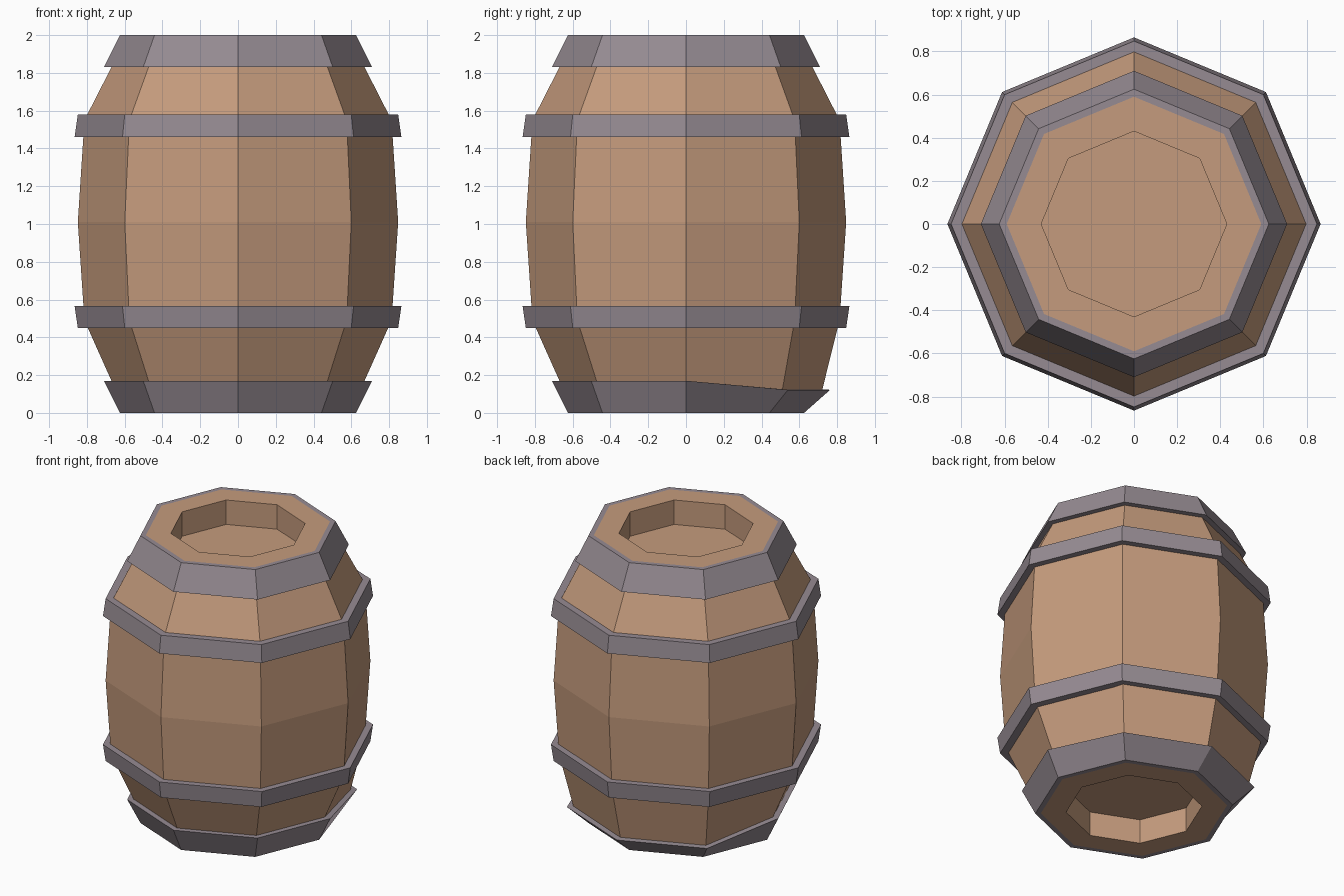
import bpy
import bmesh
from math import cos, sin, pi

if "Cube" in bpy.data.objects:
    bpy.data.objects.remove(bpy.data.objects["Cube"])

SIDES = 8


def material(name, rgb):
    m = bpy.data.materials.new(name)
    m.diffuse_color = (*rgb, 1)
    m.use_nodes = True
    m.node_tree.nodes["Principled BSDF"].inputs["Base Color"].default_value = m.diffuse_color
    return m


wood = material("wood", (0.56, 0.33, 0.205))
iron = material("iron", (0.305, 0.26, 0.29))


def lathe(name, profile, mat, caps=False, bent=None):
    """Spin (radius, z) points into an 8-sided shell.
    bent maps a profile index to a replacement (radius, z) for the three back corners."""
    bent = bent or {}
    bm = bmesh.new()
    rings = []
    for i, point in enumerate(profile):
        ring = []
        for k in range(SIDES):
            a = 2 * pi * k / SIDES
            r, z = bent.get(i, point) if k in (1, 2, 3) else point
            ring.append(bm.verts.new((r * cos(a), r * sin(a), z)))
        rings.append(ring)
    for lo, hi in zip(rings, rings[1:]):
        for k in range(SIDES):
            n = (k + 1) % SIDES
            bm.faces.new((lo[k], lo[n], hi[n], hi[k]))
    if caps:
        bm.faces.new(rings[0][::-1])
        bm.faces.new(rings[-1])
    mesh = bpy.data.meshes.new(name)
    bm.to_mesh(mesh)
    bm.free()
    mesh.materials.append(mat)
    obj = bpy.data.objects.new(name, mesh)
    bpy.context.collection.objects.link(obj)
    return obj


# Staves with recessed lids at both ends
body = [(0.43, 0.17), (0.43, 0), (0.59, 0), (0.67, 0.17), (0.813, 0.49),
        (0.848, 1.01), (0.813, 1.55), (0.67, 1.83), (0.59, 2), (0.43, 2), (0.43, 1.83)]
lathe("barrel_body", body, wood, caps=True, bent={3: (0.722, 0.125)})

# End hoops; the bottom one is bent outward at the back
lathe("top_hoop", [(0.67, 1.83), (0.71, 1.83), (0.625, 2), (0.59, 2)], iron)
lathe("bottom_hoop", [(0.59, 0), (0.625, 0), (0.71, 0.17), (0.67, 0.17)], iron,
      bent={2: (0.763, 0.122), 3: (0.722, 0.125)})

# Middle hoops
lathe("upper_hoop", [(0.81, 1.46), (0.865, 1.46), (0.848, 1.58), (0.79, 1.58)], iron)
lathe("lower_hoop", [(0.79, 0.45), (0.848, 0.45), (0.865, 0.565), (0.81, 0.565)], iron)
